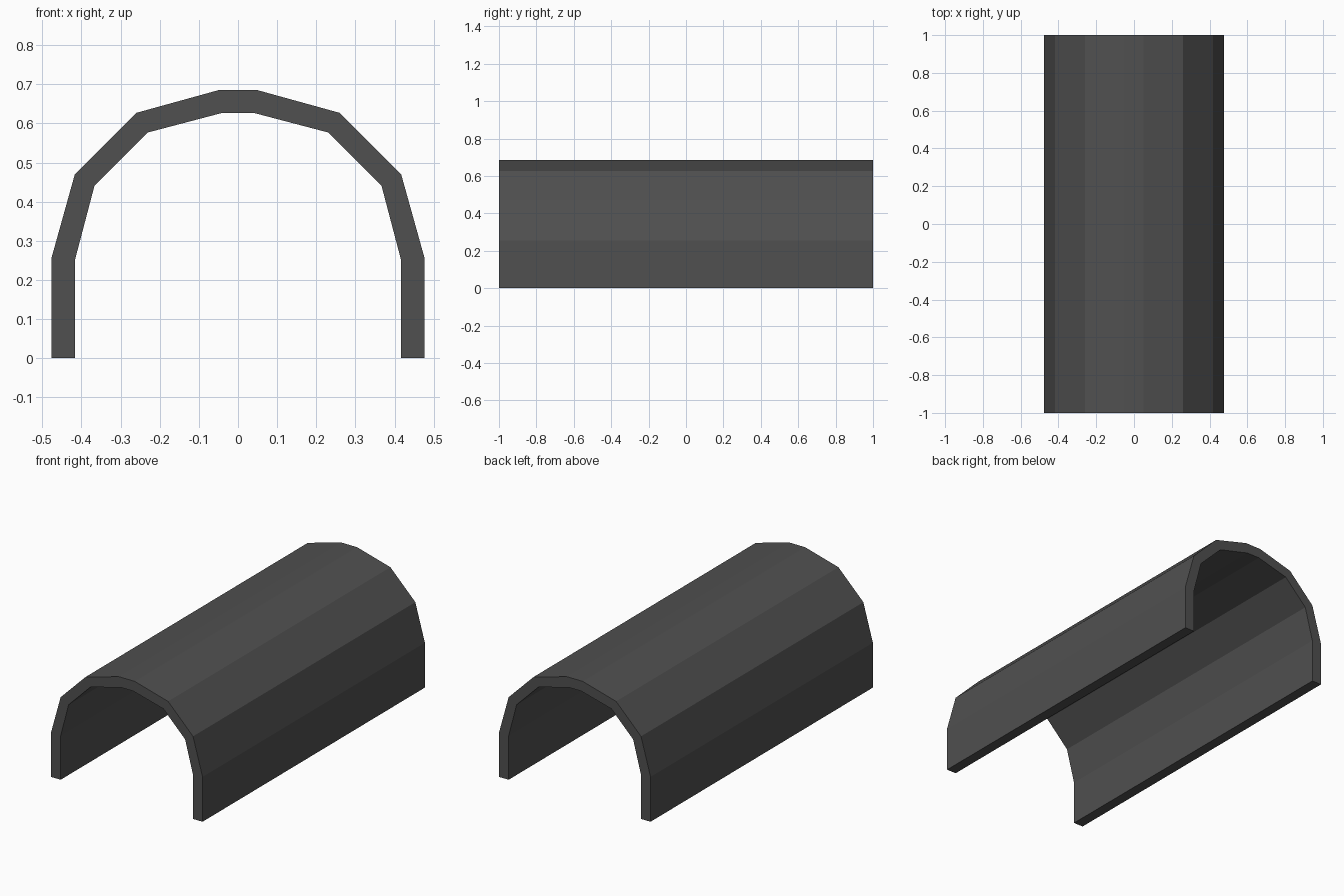
import bpy
import bmesh

if "Cube" in bpy.data.objects:
    bpy.data.objects.remove(bpy.data.objects["Cube"])

# Half profiles of the arch (x, z), from the foot up to the crown
OUTER = [(0.477, 0), (0.477, 0.255), (0.417, 0.47), (0.26, 0.627), (0.05, 0.685)]
INNER = [(0.417, 0), (0.417, 0.25), (0.367, 0.44), (0.23, 0.577), (0.04, 0.627)]
HALF_LENGTH = 1.0


def full(half):
    """Mirror a half profile across x = 0."""
    return half + [(-x, z) for x, z in reversed(half)]


bm = bmesh.new()

# Front cross-section: a strip of quads between outer and inner profile
outer = [bm.verts.new((x, -HALF_LENGTH, z)) for x, z in full(OUTER)]
inner = [bm.verts.new((x, -HALF_LENGTH, z)) for x, z in full(INNER)]
for i in range(len(outer) - 1):
    bm.faces.new((outer[i], outer[i + 1], inner[i + 1], inner[i]))

# Extrude the section along the tunnel, keeping the front cap
ext = bmesh.ops.extrude_face_region(bm, geom=bm.faces[:], use_keep_orig=True)
moved = [g for g in ext["geom"] if isinstance(g, bmesh.types.BMVert)]
bmesh.ops.translate(bm, verts=moved, vec=(0, 2 * HALF_LENGTH, 0))
bmesh.ops.recalc_face_normals(bm, faces=bm.faces[:])

mesh = bpy.data.meshes.new("arched_tunnel")
bm.to_mesh(mesh)
bm.free()
tunnel = bpy.data.objects.new("arched_tunnel", mesh)
bpy.context.collection.objects.link(tunnel)

# Dark grey surface
dark = bpy.data.materials.new("dark_grey")
dark.diffuse_color = (0.08, 0.08, 0.08, 1)
dark.use_nodes = True
dark.node_tree.nodes["Principled BSDF"].inputs["Base Color"].default_value = dark.diffuse_color
mesh.materials.append(dark)
